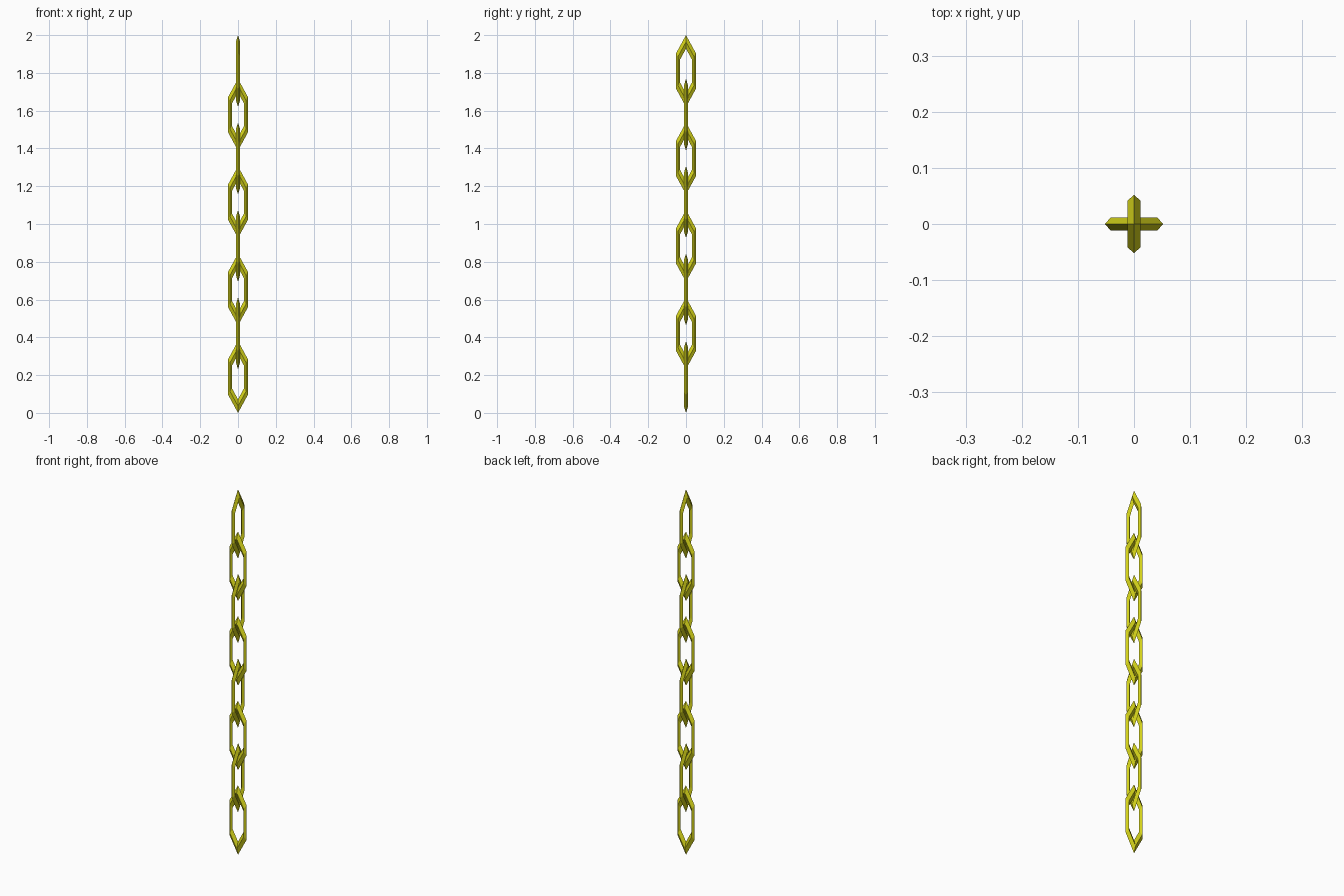
import bpy, math

if "Cube" in bpy.data.objects:
    bpy.data.objects.remove(bpy.data.objects["Cube"])

COUNT = 8               # links in the chain
HALF = 0.19             # half height of one link
PITCH = (2 - 2 * HALF) / (COUNT - 1)
R, r = 0.0485, 0.0113   # ring radius and wire radius

gold = bpy.data.materials.new("yellow metal")
gold.diffuse_color = (0.65, 0.64, 0.01, 1)
gold.use_nodes = True
gold.node_tree.nodes["Principled BSDF"].inputs["Base Color"].default_value = gold.diffuse_color

# One link: six-sided ring of diamond-section wire, stretched upright in the xz plane
verts, faces = [], []
for i in range(6):
    a = math.radians(90 + 60 * i)
    for j in range(4):
        b = math.pi / 2 * j
        d = R + r * math.cos(b)
        verts.append((d * math.cos(a), r * math.sin(b), d * math.sin(a) * HALF / (R + r)))
        n, m = (i + 1) % 6, (j + 1) % 4
        faces.append((i * 4 + j, i * 4 + m, n * 4 + m, n * 4 + j))
mesh = bpy.data.meshes.new("chain_link")
mesh.from_pydata(verts, [], [f[::-1] for f in faces])
mesh.materials.append(gold)

# Make the normals face outward
import bmesh
bm = bmesh.new()
bm.from_mesh(mesh)
bmesh.ops.recalc_face_normals(bm, faces=bm.faces)
bm.to_mesh(mesh)
bm.free()

# Stack the links, each turned a quarter from the last
for k in range(COUNT):
    link = bpy.data.objects.new(f"chain_link_{k + 1}", mesh)
    link.location.z = HALF + k * PITCH
    link.rotation_euler.z = math.pi / 2 * (k % 2)
    bpy.context.collection.objects.link(link)
